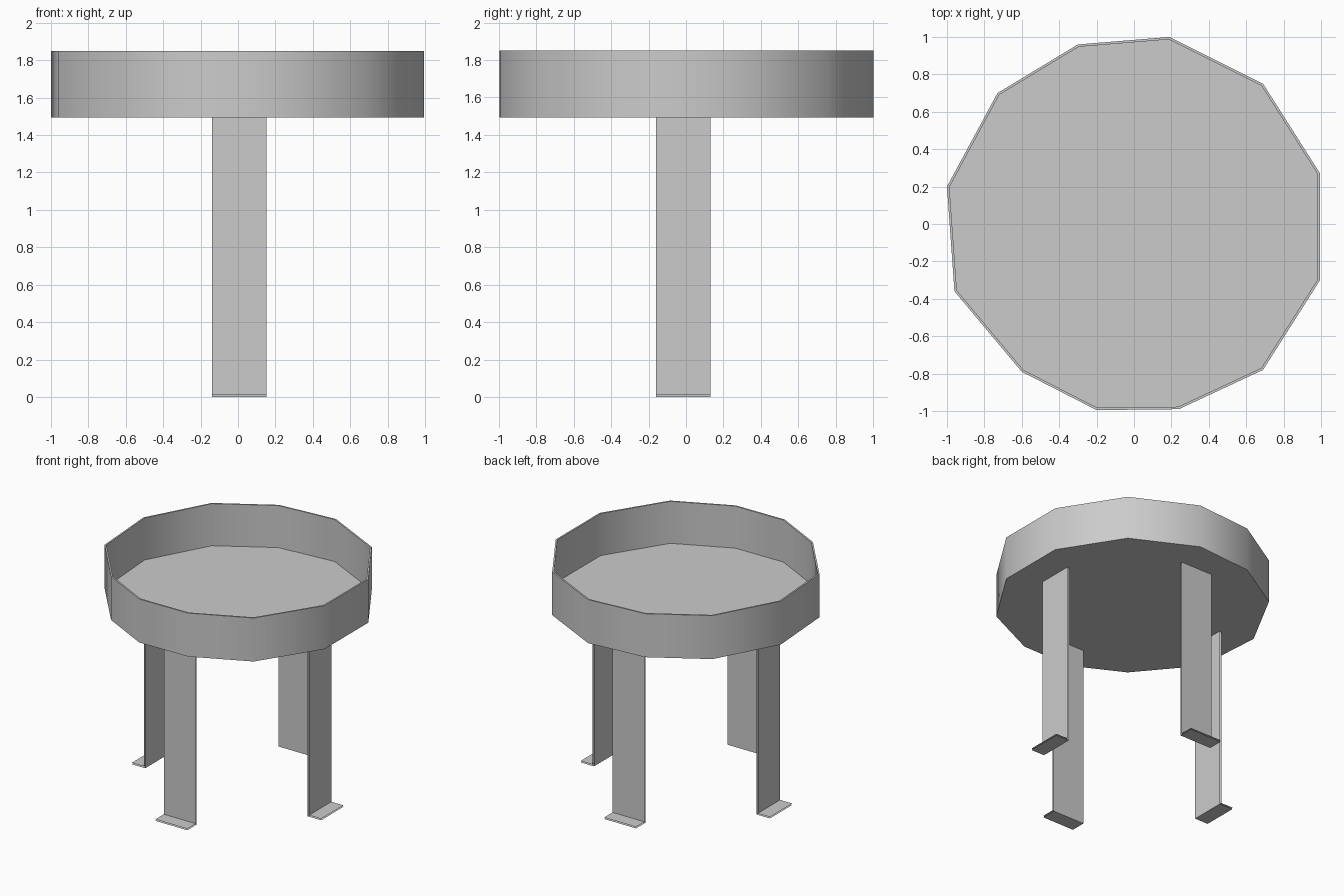
import bpy, bmesh, math
from mathutils import Matrix, Vector

cube = bpy.data.objects.get("Cube")
if cube:
    bpy.data.objects.remove(cube, do_unlink=True)

GREY = (0.6, 0.6, 0.6, 1)
T = 0.012                       # sheet thickness
BASE, TOP = 1.493, 1.85         # tray heights
CENTRE = Vector((0.007, -0.015, 0))

metal = bpy.data.materials.new("grey_metal")
metal.use_nodes = True
metal.diffuse_color = GREY
metal.node_tree.nodes["Principled BSDF"].inputs["Base Color"].default_value = GREY


def finish(bm, name):
    mesh = bpy.data.meshes.new(name)
    bm.to_mesh(mesh)
    bm.free()
    mesh.materials.append(metal)
    obj = bpy.data.objects.new(name, mesh)
    bpy.context.collection.objects.link(obj)
    return obj


# Tray: uneven twelve-sided pan, outer skin and inner skin joined at the lip
outline = [(0.995, 0.27), (0.69, 0.75), (0.19, 1.0), (-0.30, 0.96),
           (-0.73, 0.70), (-1.0, 0.20), (-0.96, -0.36), (-0.60, -0.79),
           (-0.20, -0.995), (0.24, -0.99), (0.69, -0.78), (0.995, -0.30)]
bm = bmesh.new()
inner = 1 - T * 1.1
rings = [[bm.verts.new((x * s, y * s, z)) for x, y in outline]
         for s, z in ((1, BASE), (1, TOP), (inner, TOP), (inner, BASE + T))]
n = len(outline)
for low, high in zip(rings, rings[1:]):
    for i in range(n):
        j = (i + 1) % n
        bm.faces.new((low[i], low[j], high[j], high[i]))
bm.faces.new(rings[0][::-1])
bm.faces.new(rings[-1])
tray = finish(bm, "tray")
bpy.ops.object.select_all(action='DESELECT')
tray.select_set(True)
bpy.context.view_layer.objects.active = tray
bpy.ops.object.shade_smooth_by_angle(angle=math.radians(45))


# Legs: bent strips with an outer and an inner skin, foot turned outwards
def leg(name, angle):
    half, r, toe = 0.145, 0.75, 0.86
    skins = [[(r, BASE), (r, T), (toe, T)],
             [(toe, 0), (r - T, 0), (r - T, BASE)]]
    bm = bmesh.new()
    for profile in skins:
        left = [bm.verts.new((x, half, z)) for x, z in profile]
        right = [bm.verts.new((x, -half, z)) for x, z in profile]
        for k in range(len(profile) - 1):
            bm.faces.new((left[k], left[k + 1], right[k + 1], right[k]))
    bm.transform(Matrix.Translation(CENTRE) @ Matrix.Rotation(angle, 4, 'Z'))
    finish(bm, name)


for k, side in enumerate(("left", "back", "right", "front")):
    leg(side + "_leg", k * math.pi / 2)
